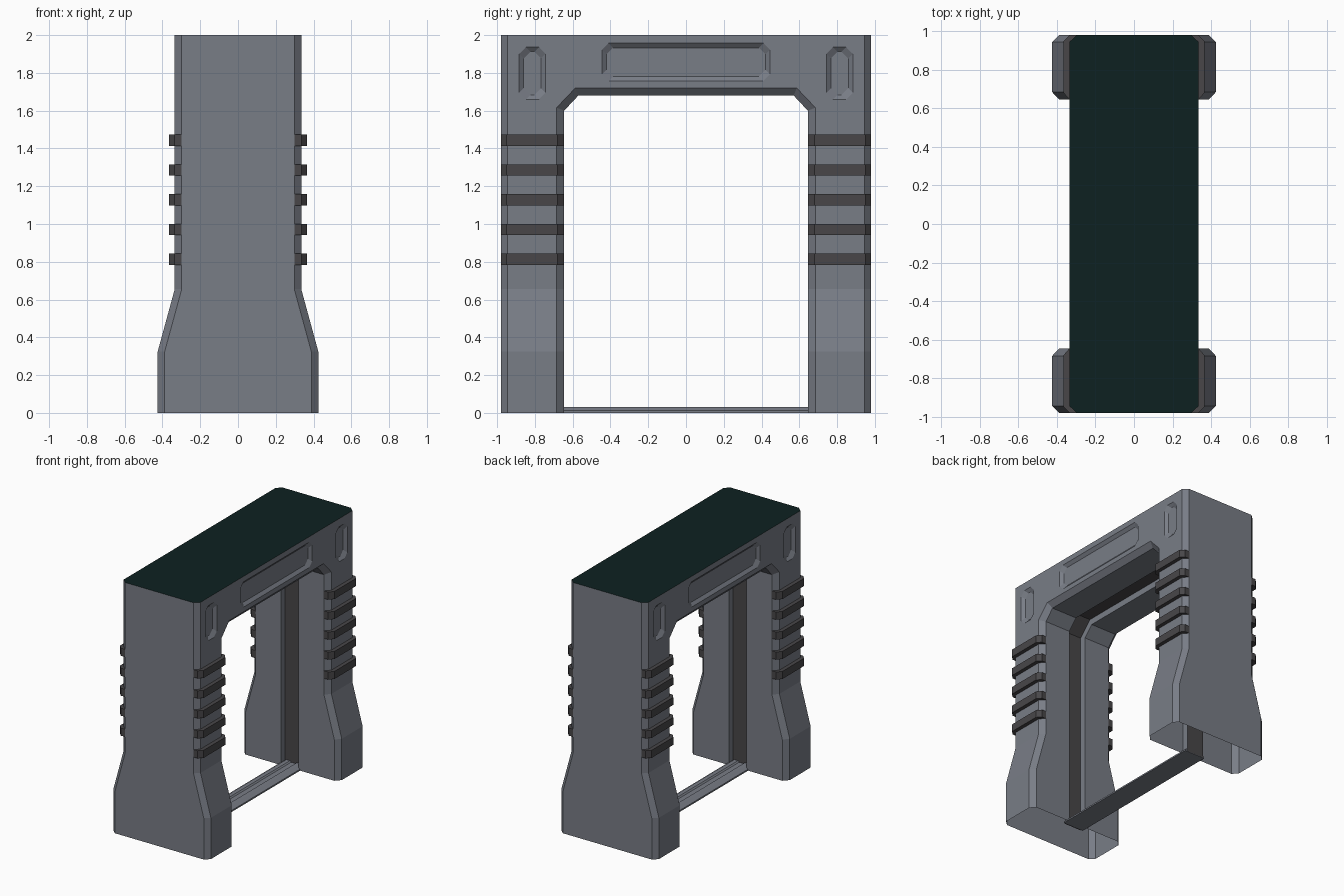
import bpy, bmesh

if "Cube" in bpy.data.objects:
    bpy.data.objects.remove(bpy.data.objects["Cube"])


def material(name, rgb):
    m = bpy.data.materials.new(name)
    m.diffuse_color = (*rgb, 1.0)
    m.use_nodes = True
    m.node_tree.nodes["Principled BSDF"].inputs["Base Color"].default_value = m.diffuse_color
    return m


GRAY = material("blue_gray_metal", (0.19, 0.205, 0.24))
DARK = material("dark_rubber", (0.065, 0.062, 0.066))
CAP = material("deep_teal", (0.004, 0.015, 0.015))


def loft(name, rings, mats):
    """Join equal-length closed rings with quads and cap both ends."""
    bm = bmesh.new()
    vs = [[bm.verts.new(p) for p in r] for r in rings]
    n = len(vs[0])
    for a, b in zip(vs, vs[1:]):
        for i in range(n):
            j = (i + 1) % n
            bm.faces.new((a[i], a[j], b[j], b[i]))
    bm.faces.new(vs[0])
    bm.faces.new(vs[-1])
    bmesh.ops.recalc_face_normals(bm, faces=bm.faces)
    me = bpy.data.meshes.new(name)
    bm.to_mesh(me)
    bm.free()
    for m in mats:
        me.materials.append(m)
    ob = bpy.data.objects.new(name, me)
    bpy.context.collection.objects.link(ob)
    return ob


# Arch frame: one cross-section swept up a leg, over the lintel and down again
C, G, D = 0.04, 0.075, 0.05        # chamfer, groove half width, groove depth
# half width, inner y/z, outward offset direction, outer y/z
stations = [
    (0.425, 0.645, 0.0, 1, 0, 0.98, 0.0),
    (0.425, 0.645, 0.325, 1, 0, 0.98, 0.325),
    (0.335, 0.645, 0.655, 1, 0, 0.98, 0.655),
    (0.335, 0.645, 1.6, 1, 0.4, 0.98, 1.6),
    (0.335, 0.57, 1.68, 0.4, 1, 0.98, 2.0),
]


def section(st, s):
    w, y, z, oy, oz, ey, ez = st
    half = [(w, ey - 0.035, ez), (w, y + C * oy, z + C * oz), (w - 0.037, y, z),
            (G, y, z), (G, y + D * oy, z + D * oz)]
    end = (w - 0.037, ey, ez)
    right = [end] + half
    left = [(-a, b, c) for a, b, c in reversed(right)]
    return [(a, s * b, c) for a, b, c in right + left]


rings = [section(st, 1) for st in stations] + [section(st, -1) for st in reversed(stations)]
frame = loft("arch_frame", rings, [GRAY, DARK, CAP])
for p in frame.data.polygons:
    c = p.center
    if p.normal.z > 0.9 and c.z > 1.99:
        p.material_index = 2                      # top cap
    elif abs(c.x) < 0.01 and 0.01 < c.z < 1.9 and abs(c.y) < 0.9:
        p.material_index = 1                      # floor of the door groove


# Recessed panels on both lintel faces
def octagon(x, cy, cz, hy, hz, k=0.035):
    pts = [(hy, hz - k), (hy - k, hz), (k - hy, hz), (-hy, hz - k),
           (-hy, k - hz), (k - hy, -hz), (hy - k, -hz), (hy, k - hz)]
    return [(x, cy + a, cz + b) for a, b in pts]


for s in (1, -1):
    for cy, cz, hy, hz in ((0, 1.857, 0.445, 0.1),
                           (0.813, 1.798, 0.07, 0.138), (-0.813, 1.798, 0.07, 0.138)):
        cutter = loft("panel_cutter", [
            octagon(s * 0.315, cy, cz, hy - 0.024, hz - 0.024),
            octagon(s * 0.355, cy, cz, hy + 0.024, hz + 0.024)], [GRAY])
        cutter.hide_render = True
        mod = frame.modifiers.new("panel", 'BOOLEAN')
        mod.operation = 'DIFFERENCE'
        mod.solver = 'EXACT'
        mod.object = cutter
        bpy.context.view_layer.objects.active = frame
        bpy.ops.object.modifier_apply(modifier=mod.name)
        bpy.data.objects.remove(cutter)

# The feet are open underneath
bm = bmesh.new()
bm.from_mesh(frame.data)
feet = [f for f in bm.faces if max(v.co.z for v in f.verts) < 0.001]
bmesh.ops.delete(bm, geom=feet, context='FACES_ONLY')
bm.to_mesh(frame.data)
bm.free()

# Grip ribs: five on each face of each leg
rib = [(0.295, 0.98), (0.335, 0.98), (0.365, 0.95), (0.365, 0.68), (0.335, 0.645), (0.295, 0.645)]
for sx in (1, -1):
    for sy in (1, -1):
        for i in range(5):
            z = 0.813 + i * 0.1575
            loft("grip_rib", [[(sx * x, sy * y, z + h) for x, y in rib]
                              for h in (-0.03, 0.03)], [DARK])

# Threshold bar between the feet, with a shallow track in its top
bar = [(-0.09, 0), (0.09, 0), (0.09, 0.012), (0.06, 0.03), (0.03, 0.03), (0.02, 0.02),
       (-0.02, 0.02), (-0.03, 0.03), (-0.06, 0.03), (-0.09, 0.012)]
loft("threshold_bar", [[(x, y, z) for x, z in bar] for y in (-0.69, 0.69)], [GRAY])
